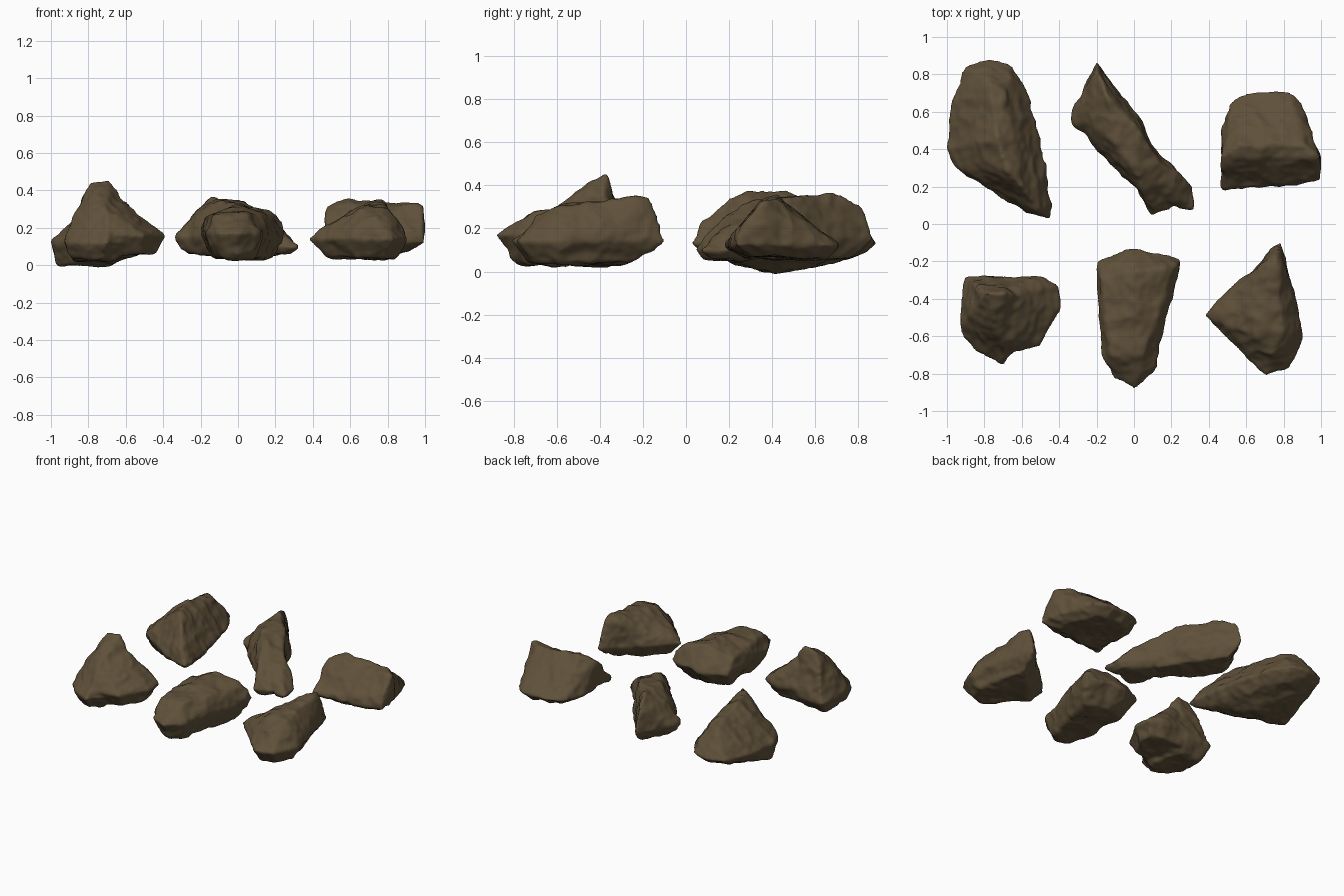
import bpy
import bmesh
from mathutils import Vector, noise

default_cube = bpy.data.objects.get("Cube")
if default_cube:
    bpy.data.objects.remove(default_cube, do_unlink=True)

# One earthy colour for every stone
stone = bpy.data.materials.new("brown_stone")
stone.use_nodes = True
stone.diffuse_color = (.115, .081, .042, 1)
stone.node_tree.nodes["Principled BSDF"].inputs["Base Color"].default_value = stone.diffuse_color


def add_chunk(target, outline, waist, floor, tips):
    """Wrap a convex chunk around a wide waist, a narrower floor and extra tips."""
    ring = [Vector((x, y, waist)) for x, y in outline]
    middle = sum(ring, Vector()) / len(ring)
    middle.z = floor
    undercut = [point.lerp(middle, .3) for point in ring]
    for point in undercut:
        point.z = floor
    corners = [target.verts.new(point) for point in ring + undercut + tips]
    hull = bmesh.ops.convex_hull(target, input=corners)
    spare = [item for item in hull["geom_interior"] if isinstance(item, bmesh.types.BMVert)]
    bmesh.ops.delete(target, geom=spare, context='VERTS')


def weather(mesh, offset):
    """Wear the surface with broad dents, chipped ridges and fine grain."""
    worn = bmesh.new()
    worn.from_mesh(mesh)
    worn.normal_update()
    moves = []
    for vert in worn.verts:
        place = vert.co + offset
        dents = noise.noise(place * 6) * .016
        ridges = (.4 - abs(noise.noise(place * 9))) * .016
        grain = noise.noise(place * 24) * .005
        moves.append(vert.normal * (dents + ridges + grain))
    for vert, move in zip(worn.verts, moves):
        vert.co += move
    worn.to_mesh(mesh)
    worn.free()


def build_rock(name, *chunks):
    """Fuse chunks into one skin, round its edges and weather it."""
    rough = bmesh.new()
    for chunk in chunks:
        add_chunk(rough, **chunk)
    bmesh.ops.recalc_face_normals(rough, faces=rough.faces)
    mesh = bpy.data.meshes.new(name)
    rough.to_mesh(mesh)
    rough.free()
    rock = bpy.data.objects.new(name, mesh)
    bpy.context.collection.objects.link(rock)

    # Fuse and soften, then keep the result as plain geometry
    fuse = rock.modifiers.new("fuse", 'REMESH')
    fuse.mode = 'VOXEL'
    fuse.voxel_size = .012
    soften = rock.modifiers.new("soften", 'SMOOTH')
    soften.factor = .5
    soften.iterations = 6
    graph = bpy.context.evaluated_depsgraph_get()
    fused = bpy.data.meshes.new_from_object(rock.evaluated_get(graph))
    rock.modifiers.clear()
    rock.data = fused
    bpy.data.meshes.remove(mesh)
    fused.name = name

    weather(fused, Vector((len(name), 0, 0)))
    fused.materials.clear()
    fused.materials.append(stone)
    fused.shade_smooth()


def chunk(outline, waist, floor, *tips):
    """Describe a chunk by its plan outline, two heights and its extra tips."""
    return dict(outline=outline, waist=waist, floor=floor,
                tips=[Vector(point) for point in tips])


# Tall crag with a side arm
crag = chunk([(-.9, -.28), (-.7, -.28), (-.6, -.65), (-.7, -.75), (-.85, -.67), (-.93, -.57)],
             .12, .03, (-.8, -.37, .45), (-.69, -.37, .45), (-.75, -.5, .39),
             (-.7, -.62, .28), (-.55, -.4, .25))
crag_arm = chunk([(-.8, -.28), (-.5, -.28), (-.4, -.33), (-.4, -.46), (-.5, -.65), (-.7, -.7)],
                 .16, .06, (-.7, -.38, .4), (-.7, -.6, .28), (-.5, -.35, .23))
build_rock("peaked_rock", crag, crag_arm)

# Long wedge with a rounded nose
wedge = chunk([(-.2, -.2), (0, -.12), (.26, -.18), (.12, -.7), (.1, -.8),
               (0, -.88), (-.11, -.83), (-.17, -.7)],
              .17, .04, (-.18, -.3, .26), (0, -.25, .33), (.21, -.24, .27),
              (-.12, -.7, .27), (.05, -.7, .28))
build_rock("wedge_rock", wedge)

# Pointed block with a side spur and a sloping foot
block = chunk([(.78, -.1), (.87, -.4), (.91, -.6), (.83, -.78), (.7, -.81),
               (.6, -.7), (.37, -.49), (.5, -.36)],
              .14, .04, (.76, -.17, .34), (.6, -.42, .29), (.66, -.6, .31),
              (.8, -.56, .31), (.74, -.7, .26))
build_rock("pointed_rock", block)

# Large ridged boulder with a low toe and a keel underneath
boulder = chunk([(-.9, .85), (-.77, .88), (-.65, .85), (-.56, .7), (-.5, .45), (-.44, .1),
                 (-.45, .03), (-.58, .06), (-.8, .2), (-.95, .3), (-1, .4), (-.98, .65)],
                .13, .06, (-.77, .75, .3), (-.68, .7, .3), (-.73, .45, .38),
                (-.67, .28, .37), (-.6, .2, .34), (-.52, .08, .24),
                (-.97, .4, -.01), (-.7, .4, 0))
build_rock("ridged_boulder", boulder)

# Long flat-topped slab with a forked end
slab = chunk([(-.2, .88), (-.13, .78), (0, .6), (.2, .28), (.05, .15),
              (-.2, .44), (-.34, .54), (-.33, .61)],
             .15, .06, (-.2, .82, .31), (-.14, .68, .37), (-.23, .54, .27), (.04, .48, .34),
             (-.1, .44, .34), (.02, .25, .32), (.14, .33, .28))
outer_fork = chunk([(.32, .2), (.32, .08), (.24, .08), (0, .25), (.1, .4)],
                   .1, .06, (.02, .25, .31), (.14, .33, .28), (.22, .2, .2))
inner_fork = chunk([(.09, .04), (.2, .06), (.24, .2), (0, .4), (.03, .15)],
                   .1, .06, (.02, .25, .31), (.1, .1, .18))
build_rock("slanted_slab", slab, outer_fork, inner_fork)

# Roof-shaped block
roof = chunk([(.47, .18), (1, .23), (.99, .36), (.9, .65), (.83, .7), (.6, .7),
              (.52, .65), (.47, .5)],
             .12, .07, (.48, .36, .32), (.56, .42, .35), (.9, .42, .34), (.99, .35, .32),
             (.99, .25, .2))
build_rock("roof_block", roof)
